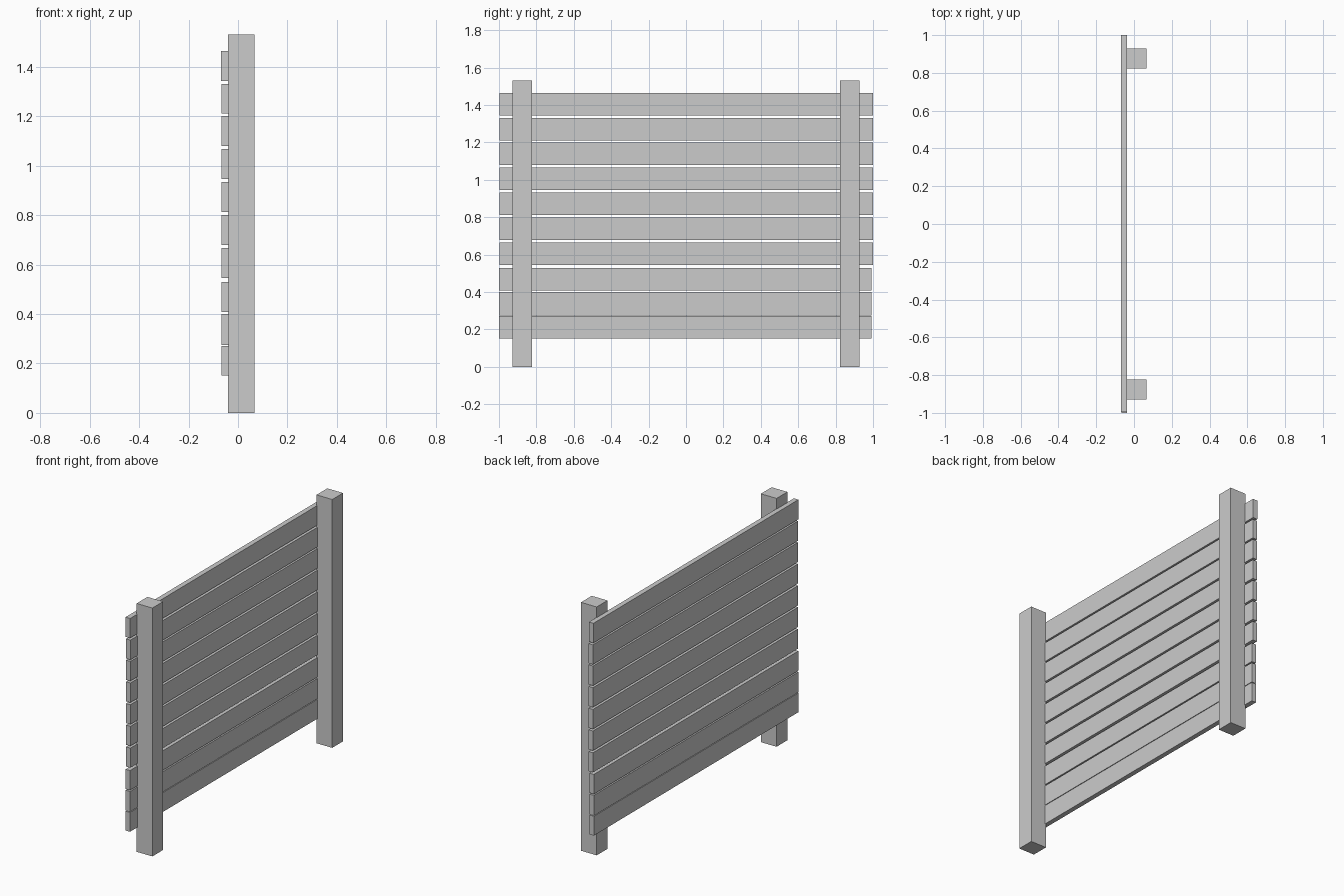
import bpy

if "Cube" in bpy.data.objects:
    bpy.data.objects.remove(bpy.data.objects["Cube"])


def box(name, x, y, z):
    """Axis-aligned box from (min, max) ranges."""
    bpy.ops.mesh.primitive_cube_add(size=1)
    ob = bpy.context.object
    ob.name = name
    ob.location = [(r[0] + r[1]) / 2 for r in (x, y, z)]
    ob.scale = [r[1] - r[0] for r in (x, y, z)]
    bpy.ops.object.transform_apply(location=True, rotation=False, scale=True)
    return ob


# Two square posts
box("left_post", (-0.041, 0.066), (-0.928, -0.823), (0, 1.53))
box("right_post", (-0.041, 0.066), (0.823, 0.928), (0, 1.53))

# Ten horizontal slats, slightly sunk into the posts, laid a little unevenly
bottoms = [0.152, 0.275, 0.408, 0.545, 0.679, 0.812, 0.946, 1.079, 1.210, 1.343]
for i, z in enumerate(bottoms):
    y = (-1.0, 0.991) if i < 3 else (-0.996, 1.0)
    x = (-0.069, -0.038) if i == 9 else (-0.066, -0.036)
    top = z + (0.125 if i == 1 else 0.121)
    box(f"slat_{i + 1}", x, y, (z, min(top, 0.271) if i == 0 else top))
